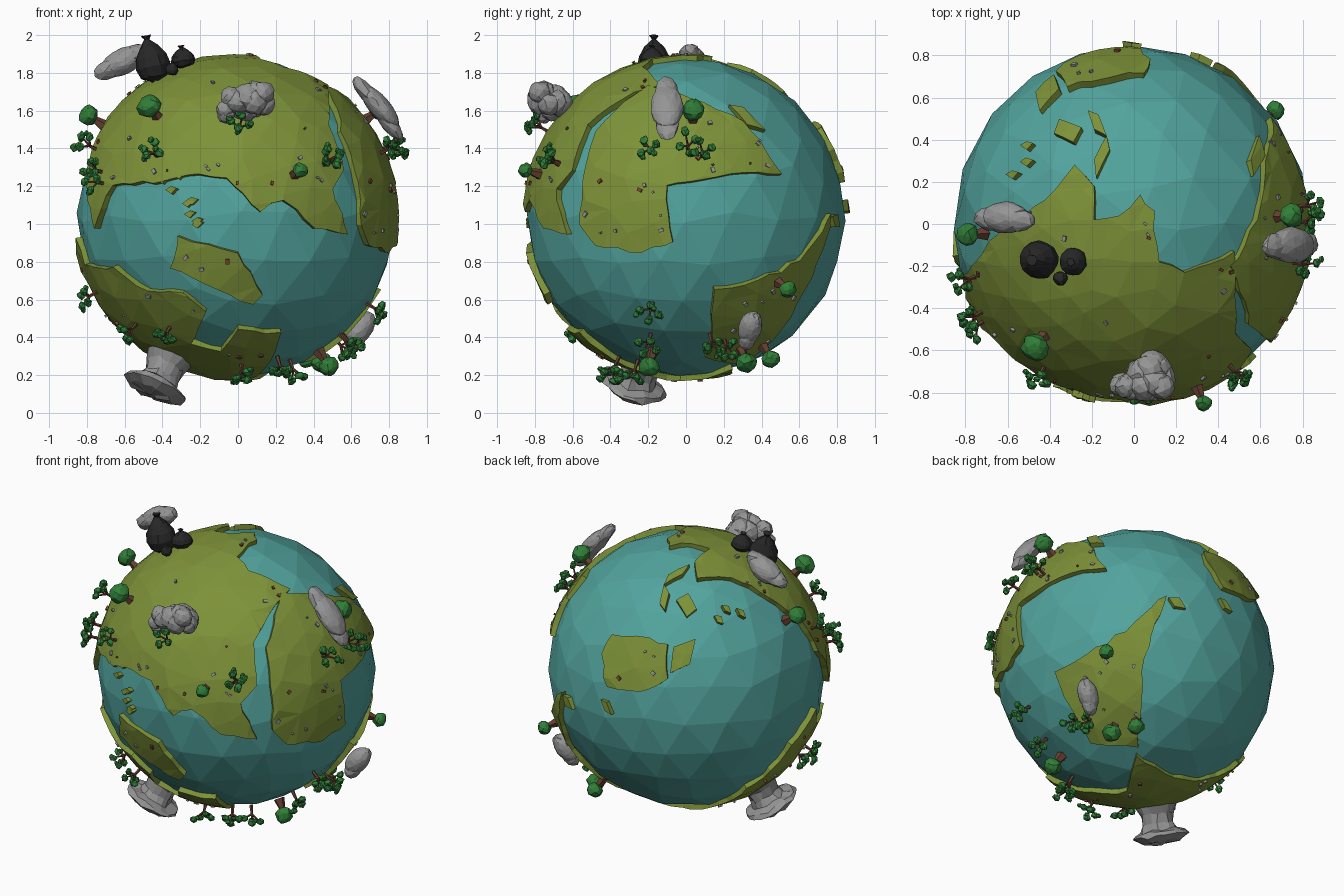
import bpy, bmesh, random
from math import sin, cos, radians, sqrt, pi, ceil
from mathutils import Vector, Matrix, geometry

random.seed(4)
if "Cube" in bpy.data.objects:
    bpy.data.objects.remove(bpy.data.objects["Cube"])

CENTRE = Vector((-0.01, 0, 1.035))
SEA, LAND = 0.845, 0.866
# Sides used to place things: azimuth, elevation, height of the globe centre
SIDES = {"front": (0, 0, 103), "right": (90, 0, 103), "top": (0, 90, 0),
         "back": (215, 25, 0), "under": (145, -30, 0)}


def material(name, *colour):
    m = bpy.data.materials.new(name)
    m.use_nodes = True
    m.diffuse_color = (*colour, 1)
    bsdf = m.node_tree.nodes["Principled BSDF"]
    bsdf.inputs["Base Color"].default_value = m.diffuse_color
    bsdf.inputs["Roughness"].default_value = 0.9
    return m


ocean_blue = material("ocean blue", 0.085, 0.37, 0.34)
land_green = material("land green", 0.205, 0.285, 0.04)
leaf_green = material("leaf green", 0.03, 0.21, 0.04)
bark_brown = material("bark brown", 0.13, 0.05, 0.03)
cloud_grey = material("cloud grey", 0.3, 0.3, 0.3)
sack_black = material("sack black", 0.02, 0.02, 0.02)
rust_brown = material("rust brown", 0.2, 0.06, 0.03)


def finish(name, bm, mat):
    mesh = bpy.data.meshes.new(name)
    bm.to_mesh(mesh)
    bm.free()
    mesh.materials.append(mat)
    obj = bpy.data.objects.new(name, mesh)
    obj.location = CENTRE
    bpy.context.collection.objects.link(obj)


def place(side, u, v, radius=LAND):
    """Point on a sphere about the globe centre, as met from one side."""
    az, el, mid = SIDES[side]
    az, el = radians(az), radians(el)
    u, v = u / 100, (v - mid) / 100
    cam = Vector((sin(az) * cos(el), -cos(az) * cos(el), sin(el)))
    right = Vector((cos(az), sin(az), 0))
    depth = sqrt(max(0, radius * radius - u * u - v * v))
    return (right * u + cam.cross(right) * v + cam * depth).normalized() * radius


def trace(side, *pairs):
    return [place(side, u, v) for u, v in pairs]


def jitter(amount):
    return Vector([random.uniform(-amount, amount) for _ in range(3)])


def frame(point, axis):
    return Matrix.Translation(point) @ axis.to_track_quat('Z', 'Y').to_matrix().to_4x4()


def blob(bm, point, axis, size, level=2, rough=0.08):
    mat = frame(point, axis) @ Matrix.Diagonal((*size, 1))
    made = bmesh.ops.create_icosphere(bm, subdivisions=level, radius=1)
    for v in made["verts"]:
        v.co = mat @ (v.co + jitter(rough))


def stick(bm, a, b, r1, r2):
    bmesh.ops.create_cone(bm, cap_ends=True, segments=5, radius1=r1, radius2=r2,
                          depth=(b - a).length, matrix=frame((a + b) / 2, b - a))


def lathe(bm, point, axis, profile, sides, rough):
    """Turn a profile of (radius, height) pairs about an axis."""
    mat, rings = frame(point, axis), []
    turns = [2 * pi * i / sides for i in range(sides)]
    for r, h in profile:
        rings.append([bm.verts.new(mat @ (Vector((r * cos(t), r * sin(t), h)) + jitter(rough)))
                      for t in turns])
    for low, high in zip(rings, rings[1:]):
        for i in range(sides):
            bm.faces.new((low[i - 1], low[i], high[i], high[i - 1]))
    bm.faces.new(rings[0][::-1])
    bm.faces.new(rings[-1])


# Ocean globe
bm = bmesh.new()
bmesh.ops.create_icosphere(bm, subdivisions=3, radius=SEA)
for v in bm.verts:
    v.co = (v.co + jitter(0.035)).normalized() * SEA
finish("ocean", bm, ocean_blue)

land_spots = []


def land(bm, points, ragged=0.014, step=0.1, grid=0.19):
    """Raised plate over the globe inside a coast line."""
    n = sum(points, Vector()).normalized()
    e1 = n.orthogonal().normalized()
    e2 = n.cross(e1)

    def flat(p):
        t = Vector((p.dot(e1), p.dot(e2)))
        return t.normalized() * p.angle(n)

    def lift(q):
        t = (e1 * q.x + e2 * q.y).normalized()
        bump = random.uniform(-0.004, 0.005)
        return (n * cos(q.length) + t * sin(q.length)) * (LAND + bump)

    coast, ring = [], [flat(p) for p in points]
    for a, b in zip(ring, ring[1:] + ring[:1]):
        k = max(1, ceil((b - a).length / step))
        for i in range(k):
            coast.append(a.lerp(b, i / k) + jitter(ragged if i else 0).xy)
    cells = range(-10, 11)
    inner = [Vector((i * grid, (j + i % 2 / 2) * grid)) + jitter(0.05).xy
             for i in cells for j in cells]
    spots, _, faces, *_ = geometry.delaunay_2d_cdt(
        coast + inner, [], [list(range(len(coast)))], 1, 0.0001)
    verts = {i: bm.verts.new(lift(spots[i])) for i in sorted({i for f in faces for i in f})}
    tops = [bm.faces.new([verts[i] for i in f]) for f in faces]
    for f in tops:
        f.normal_update()
        if f.normal.dot(f.calc_center_median()) < 0:
            f.normal_flip()
        if f.calc_area() > 0.003:
            land_spots.append(f.calc_center_median())
    rim = list({e for f in tops for e in f.edges if e.is_boundary})
    for v in bmesh.ops.extrude_edge_only(bm, edges=rim)["geom"]:
        if isinstance(v, bmesh.types.BMVert):
            v.co = v.co.normalized() * (SEA - 0.025)


def continent(name, coast):
    bm = bmesh.new()
    land(bm, coast)
    finish(name, bm, land_green)


# Continents
north_shore = trace("top", (49, -13), (25, -23), (13, -18), (11, 6), (4, 14), (-6, 4), (-18, 2),
                    (-18, 18), (-27, 28), (-36, 17), (-64, -5), (-80, -24))
south_shore = trace("front", (-79, 118), (-75, 97), (-65, 120), (-44, 121), (-20, 126), (-5, 124),
                    (13, 106), (25, 112), (42, 97), (59, 94), (51, 118), (57, 128), (49, 152))
continent("north_continent", north_shore + south_shore)
continent("east_continent", trace(
    "right", (-48, 149), (-20, 173), (2, 166), (30, 154), (51, 126), (2, 122), (-10, 120),
    (-7, 90), (-24, 84), (-48, 88), (-56, 99), (-54, 128)))
continent("far_continent", trace(
    "right", (15, 65), (39, 70), (60, 80), (77, 105), (63, 65), (51, 44), (30, 25), (10, 29)))
continent("south_continent", trace(
    "front", (-80, 78), (-65, 77), (-47, 64), (-28, 63), (-16, 53), (-24, 36), (-8, 32), (1, 44),
    (24, 42), (16, 24)) + trace("under", (-5, -75), (-2, -54), (40, -67)) + trace(
    "back", (36, -74), (63, -47), (78, -25)))
continent("middle_island", trace(
    "front", (-31, 93), (1, 84), (14, 62), (9, 57), (-23, 71), (-35, 76)))
continent("back_island", trace(
    "back", (-52, 8), (-46, 20), (-23, 18), (-12, 14), (-12, -7), (-29, -15), (-49, -12)))

# Long islands run between two points, then crumbs break off the coasts
bm = bmesh.new()
for side, start, end, wide in (("top", (-37, 43), (-24, 46), 6), ("top", (-21, 54), (-12, 42), 3),
                               ("top", (-12, 42), (-17, 22), 3), ("top", (-37, 71), (-44, 54), 5),
                               ("right", (23, 163), (42, 149), 3), ("back", (-76, -17), (-70, -26), 2),
                               ("back", (-53, -20), (-46, -29), 2)):
    a, b = Vector(start), Vector(end)
    out = (b - a).orthogonal().normalized() * wide
    land(bm, trace(side, a, a.lerp(b, 0.3) + out, b, a.lerp(b, 0.6) - out), 0)
for side, u, v, count in (("front", -26, 106, 6), ("front", -33, 118, 3), ("top", -52, 30, 3)):
    for i in range(count):
        x, y = u + random.uniform(-8, 8), v + random.uniform(-8, 8)
        land(bm, trace(side, (x - 3, y), (x, y - 2), (x + 3, y + 1), (x, y + 2)), 0)
finish("small_islands", bm, land_green)

# Trees: round crowns on a thick trunk, then branching ones with small leaf clumps
trunks, leaves = bmesh.new(), bmesh.new()
for side, u, v, r in (("front", -46, 162, 0.066), ("front", -78, 157, 0.056), ("front", 49, 24, 0.055),
                      ("front", 34, 128, 0.04), ("right", 4, 160, 0.06), ("right", 54, 65, 0.046),
                      ("right", 32, 26, 0.056), ("right", 45, 28, 0.05)):
    tip = place(side, u, v, 0.95)
    stick(trunks, tip.normalized() * SEA, tip, 0.035, 0.01)
    blob(leaves, tip, tip, (r, r, r * 0.9), 2, 0.1)
for side, u, v in (("front", -45, 138), ("front", -77, 129), ("front", -80, 60), ("front", -57, 42),
                   ("front", -38, 40), ("front", 3, 19), ("front", 24, 22), ("front", 76, 53),
                   ("front", 60, 35), ("front", 83, 140), ("front", 50, 133), ("front", 2, 152),
                   ("right", 1, 142), ("right", 9, 138), ("right", 14, 35), ("right", 22, 33),
                   ("right", -28, 20), ("top", -80, -27), ("top", -76, -50), ("top", 50, -72)):
    axis = place(side, u, v, 0.93).normalized()
    spoke = axis.orthogonal().normalized()
    fork = axis * (LAND + 0.035)
    stick(trunks, axis * SEA, fork, 0.012, 0.008)
    for k in range(4):
        turn = Matrix.Rotation(u + k * pi / 2, 3, axis)
        tip = fork + turn @ spoke * random.uniform(0.035, 0.055) + axis * random.uniform(0.015, 0.065)
        stick(trunks, fork, tip, 0.007, 0.004)
        for spot, r in ((tip, 0.026), (tip + jitter(0.022), 0.018)):
            blob(leaves, spot, axis, (r, r, r * 0.85), 1, 0.15)
finish("tree_trunks", trunks, bark_brown)
finish("tree_leaves", leaves, leaf_green)

# Clouds: a lumpy bank in front and three smoother puffs
bm = bmesh.new()
bank = Vector((0.06, -0.72, 1.64)) - CENTRE
for i in range(15):
    shift = jitter(0.06)
    shift.x *= 2.2
    size = 0.08 - abs(shift.x) * 0.25
    blob(bm, bank + shift, bank, (size, size, size), 2, 0.07)
finish("front_cloud", bm, cloud_grey)
for name, spot, along, size in (
        ("right_cloud", (0.75, -0.1, 1.62), (0.12, 0, -0.14), (0.085, 0.055, 0.15)),
        ("left_cloud", (-0.61, 0.03, 1.86), (0.1, 0, 0.05), (0.075, 0.07, 0.12)),
        ("low_cloud", (0.65, 0.34, 0.45), (0.05, 0.02, 0.07), (0.06, 0.065, 0.1))):
    bm = bmesh.new()
    spot, along = Vector(spot) - CENTRE, Vector(along)
    blob(bm, spot, along, size, 3, 0.035)
    for k in (-0.5, 0.5):
        blob(bm, spot + along * k + jitter(0.02), along, [s * 0.75 for s in size])
    finish(name, bm, cloud_grey)

# Mushroom-shaped smoke column under the globe
bm = bmesh.new()
lathe(bm, Vector(), Vector((-0.43, -0.275, -0.9)),
      [(0.14, 0.82), (0.1, 0.9), (0.095, 0.96), (0.11, 1), (0.16, 1.015), (0.175, 1.04),
       (0.12, 1.07), (0.03, 1.085)], 18, 0.01)
finish("smoke_column", bm, cloud_grey)

# Tied sacks on top
bm = bmesh.new()
sack = [(0.3, -0.95), (0.8, -0.7), (1, -0.2), (0.9, 0.3), (0.55, 0.8), (0.12, 1.2), (0.28, 1.4)]
for spot, lean, r, tall in (((-0.455, -0.17, 1.855), (-0.22, 0, 1), 0.092, 0.104),
                            ((-0.29, -0.18, 1.875), (-0.15, 0, 1), 0.066, 0.05),
                            ((-0.35, -0.26, 1.82), (0.1, -0.5, 1), 0.035, 0.032)):
    lathe(bm, Vector(spot) - CENTRE, Vector(lean), [(a * r, h * tall) for a, h in sack], 14, r * 0.05)
finish("sacks", bm, sack_black)

# Litter scattered over the land
for name, mat, total in (("grey_stones", cloud_grey, 55), ("rust_scraps", rust_brown, 25)):
    bm = bmesh.new()
    for spot in random.choices(land_spots, k=total):
        spot = (spot + jitter(0.02)).normalized() * LAND
        s = random.uniform(0.008, 0.02)
        bmesh.ops.create_cube(bm, size=1, matrix=frame(spot, spot)
                              @ Matrix.Rotation(random.uniform(0, pi), 4, 'Z')
                              @ Matrix.Diagonal((s * 1.4, s, 0.014, 1)))
    finish(name, bm, mat)
